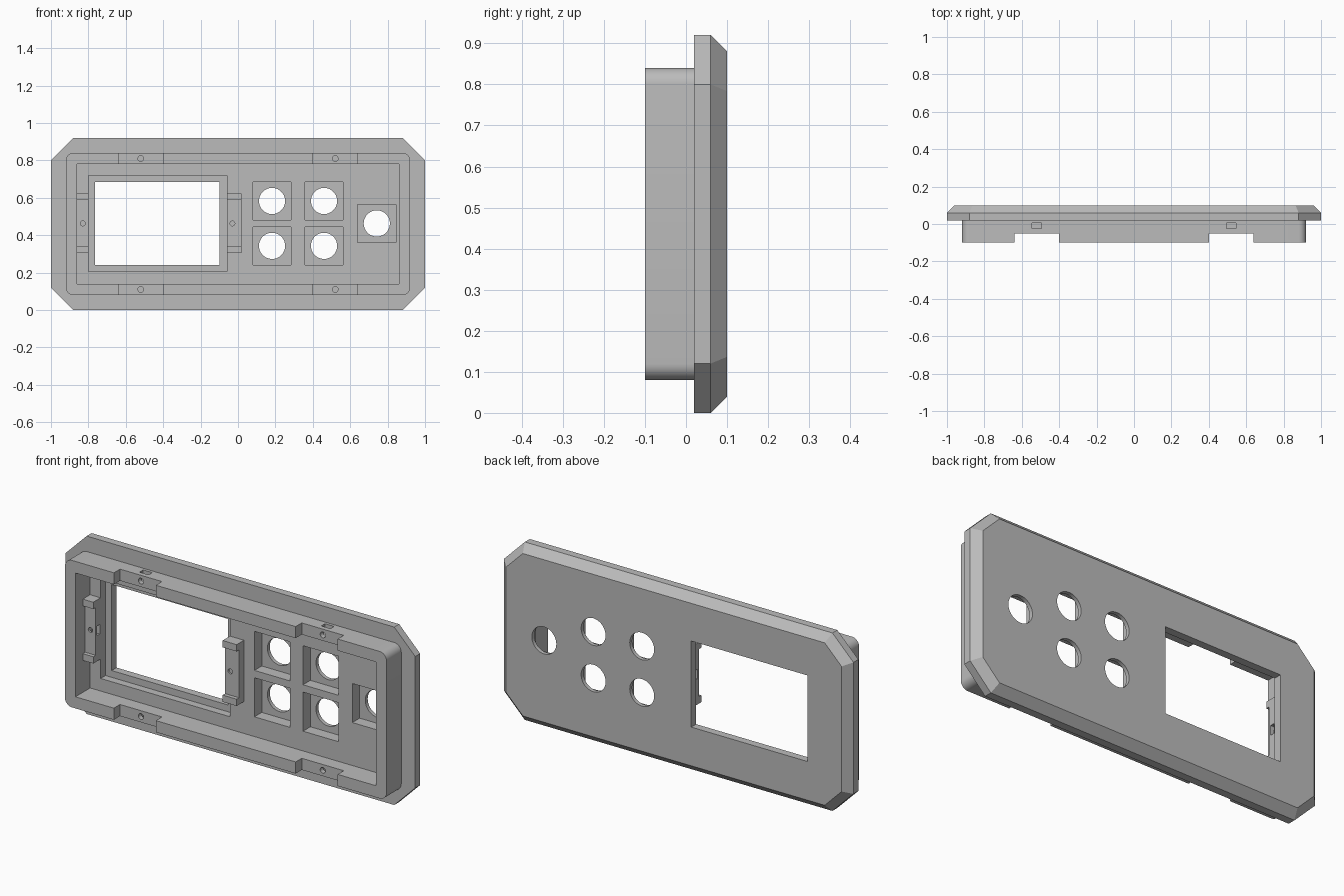
import bpy, bmesh, math
from mathutils import Matrix, Vector

if "Cube" in bpy.data.objects:
    bpy.data.objects.remove(bpy.data.objects["Cube"], do_unlink=True)

GREY = (0.5, 0.5, 0.5, 1)
mat = bpy.data.materials.new("plain grey")
mat.use_nodes = True
mat.diffuse_color = GREY
mat.node_tree.nodes["Principled BSDF"].inputs["Base Color"].default_value = GREY

MID = 0.46      # height of the centre line
FLOOR = 0.02    # where the face plate meets the rim


def finish(name, bm):
    bmesh.ops.recalc_face_normals(bm, faces=bm.faces)
    me = bpy.data.meshes.new(name)
    bm.to_mesh(me)
    bm.free()
    me.materials.append(mat)
    ob = bpy.data.objects.new(name, me)
    bpy.context.scene.collection.objects.link(ob)
    return ob


def box(name, x0, x1, y0, y1, z0, z1):
    bm = bmesh.new()
    size = Matrix.Diagonal((x1 - x0, y1 - y0, z1 - z0, 1))
    centre = Matrix.Translation(((x0 + x1) / 2, (y0 + y1) / 2, (z0 + z1) / 2))
    bmesh.ops.create_cube(bm, size=1, matrix=centre @ size)
    return finish(name, bm)


def rod(name, x, z, r, y0, y1, sides=48):
    bm = bmesh.new()
    m = Matrix.Translation((x, (y0 + y1) / 2, z)) @ Matrix.Rotation(math.pi / 2, 4, 'X')
    bmesh.ops.create_cone(bm, cap_ends=True, segments=sides, radius1=r, radius2=r,
                          depth=y1 - y0, matrix=m)
    return finish(name, bm)


def loft(name, sections):
    """Solid through matching outlines, each given as (y, [(x, z), ...])."""
    bm = bmesh.new()
    rings = [[bm.verts.new((x, y, z)) for x, z in pts] for y, pts in sections]
    n = len(rings[0])
    bm.faces.new(rings[0])
    bm.faces.new(rings[-1])
    for a, b in zip(rings, rings[1:]):
        for i in range(n):
            j = (i + 1) % n
            bm.faces.new((a[i], a[j], b[j], b[i]))
    return finish(name, bm)


def boolean(target, other, operation='DIFFERENCE'):
    other.hide_render = True
    mod = target.modifiers.new("boolean", 'BOOLEAN')
    mod.operation, mod.object, mod.solver = operation, other, 'EXACT'
    bpy.context.view_layer.objects.active = target
    bpy.ops.object.modifier_apply(modifier=mod.name)
    bpy.data.objects.remove(other, do_unlink=True)


def octagon(inset):
    w, h = 1 - inset, MID - inset
    c = 0.12 - inset * (2 - math.sqrt(2))
    quarter = [(w, h - c), (w - c, h)]
    half = quarter + [(-x, z) for x, z in reversed(quarter)]
    return [(x, MID + z) for x, z in half + [(-x, -z) for x, z in half]]


def rounded(w, h, r, steps=8):
    pts = []
    for k, (sx, sz) in enumerate([(1, 1), (-1, 1), (-1, -1), (1, -1)]):
        for i in range(steps + 1):
            a = (k + i / steps) * math.pi / 2
            pts.append((sx * (w - r) + r * math.cos(a), MID + sz * (h - r) + r * math.sin(a)))
    return pts


def drop_contact_faces(ob):
    """Remove the hidden faces that rest on the plate."""
    bm = bmesh.new()
    bm.from_mesh(ob.data)
    hidden = [f for f in bm.faces
              if f.normal.y > 0.9 and abs(f.calc_center_median().y - FLOOR) < 0.001]
    bmesh.ops.delete(bm, geom=hidden, context='FACES')
    bm.to_mesh(ob.data)
    bm.free()


# Face plate with bevelled back edge
plate = loft("face_plate", [(FLOOR, octagon(0)), (0.06, octagon(0)), (0.10, octagon(0.04))])

# Screen recess and opening
boolean(plate, box("cutter", -0.80, -0.06, -0.1, 0.06, 0.205, 0.72))
boolean(plate, box("cutter", -0.765, -0.10, -0.1, 0.2, 0.24, 0.685))

# Button pockets and round holes
buttons = [(x, z) for x in (0.182, 0.46) for z in (0.343, 0.583)] + [(0.742, 0.463)]
for x, z in buttons:
    boolean(plate, box("cutter", x - 0.102, x + 0.102, -0.1, 0.08, z - 0.101, z + 0.101))
    boolean(plate, rod("cutter", x, z, 0.07, -0.1, 0.2))

# Raised rim
outline = rounded(0.92, 0.38, 0.04)
rim = loft("rim", [(-0.10, outline), (FLOOR, outline)])
boolean(rim, box("cutter", -0.86, 0.86, -0.2, 0.1, 0.14, 0.78))

# Notches, screw holes and nut slots, mirrored to all four places
for sx in (-1, 1):
    for sz in (-1, 1):
        x, z, edge = sx * 0.52, MID + sz * 0.35, MID + sz * 0.38
        boolean(rim, box("cutter", x - 0.12, x + 0.12, -0.2, -0.05, z - 0.06, z + 0.06))
        boolean(rim, rod("cutter", x, z, 0.015, -0.2, 0.01, 24))
        boolean(rim, box("cutter", x - 0.026, x + 0.026, -0.025, 0.005,
                         edge - 0.045, edge + 0.045))
drop_contact_faces(rim)

# Screen brackets: low middle with a taller block at each end
brackets = []
for name, x0, x1, hole_x, mouth in (("right_bracket", -0.86, -0.80, -0.83, -0.80),
                                    ("left_bracket", -0.06, 0.02, -0.03, -0.06)):
    br = box(name, x0, x1, -0.04, FLOOR, 0.305, 0.622)
    boolean(br, box("cutter", x0 - 0.1, x1 + 0.1, -0.1, -0.02, 0.34, 0.587))
    boolean(br, rod("cutter", hole_x, MID + 0.003, 0.013, -0.1, 0.012, 24))
    boolean(br, box("cutter", mouth - 0.045, mouth + 0.045, -0.01, 0.014, 0.437, 0.487))
    drop_contact_faces(br)
    brackets.append(br)

# Smooth the round parts, keep the edges crisp
for ob in [plate, rim] + brackets:
    bpy.ops.object.select_all(action='DESELECT')
    ob.select_set(True)
    bpy.context.view_layer.objects.active = ob
    bpy.ops.object.shade_smooth_by_angle(angle=math.radians(30))
